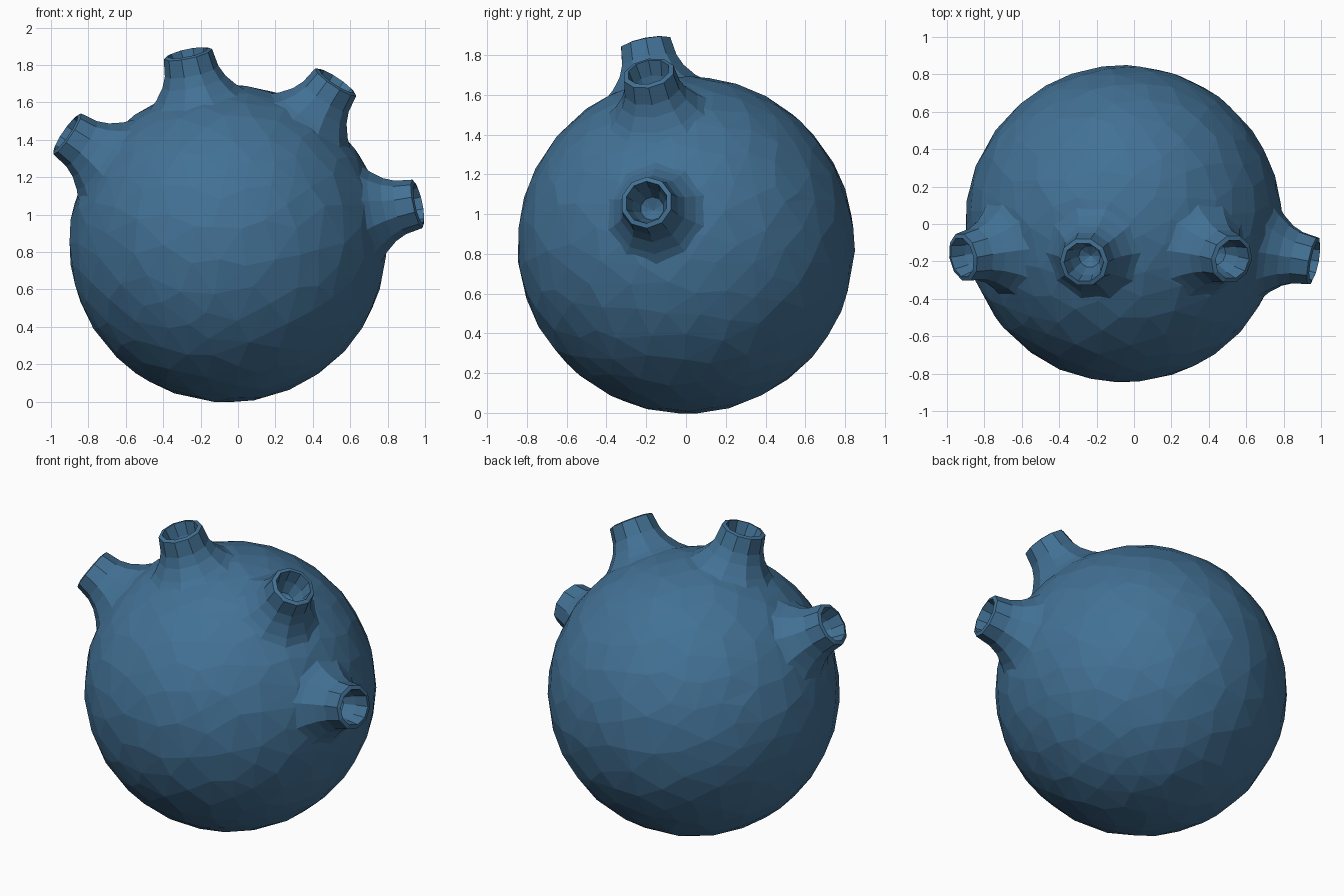
import bpy, bmesh
from math import cos, sin, pi
from mathutils import Vector

if "Cube" in bpy.data.objects:
    bpy.data.objects.remove(bpy.data.objects["Cube"])

CENTRE = Vector((-0.055, 0, 0.845))
SIDES = 10

mat = bpy.data.materials.new("blue_glaze")
mat.diffuse_color = (0.055, 0.165, 0.30, 1)
mat.use_nodes = True
mat.node_tree.nodes["Principled BSDF"].inputs["Base Color"].default_value = mat.diffuse_color

# Faceted round body, thinned to irregular low-poly faces
bpy.ops.mesh.primitive_ico_sphere_add(subdivisions=5, radius=0.847, location=CENTRE)
body = bpy.context.object
body.name = "round_body"
body.data.materials.append(mat)
thin = body.modifiers.new("thin", 'DECIMATE')
thin.ratio = 0.14

# Flared spout profile: (radius, distance from body centre), outside to pit bottom
PROFILE = [(0.28, 0.785), (0.22, 0.838), (0.172, 0.90), (0.146, 0.96),
           (0.132, 1.055), (0.108, 1.062), (0.09, 0.98), (0.06, 0.905)]


def make_spout(name, rim):
    axis = (Vector(rim) - CENTRE).normalized()
    u = axis.cross(Vector((0, 1, 0))).normalized()
    v = axis.cross(u)
    bm = bmesh.new()
    rings = []
    for r, d in PROFILE:
        rings.append([bm.verts.new(axis * d + (u * cos(a) + v * sin(a)) * r)
                      for a in (2 * pi * i / SIDES for i in range(SIDES))])
    for lo, hi in zip(rings, rings[1:]):
        for i in range(SIDES):
            j = (i + 1) % SIDES
            bm.faces.new((lo[i], lo[j], hi[j], hi[i]))
    # buried root and pit bottom
    for ring, depth in ((rings[0], 0.6), (rings[-1], 0.87)):
        tip = bm.verts.new(axis * depth)
        for i in range(SIDES):
            bm.faces.new((ring[i], ring[(i + 1) % SIDES], tip))
    bmesh.ops.recalc_face_normals(bm, faces=bm.faces)
    mesh = bpy.data.meshes.new(name)
    bm.to_mesh(mesh)
    bm.free()
    mesh.materials.append(mat)
    ob = bpy.data.objects.new(name, mesh)
    ob.location = CENTRE
    bpy.context.collection.objects.link(ob)
    return ob


# Four spouts fanned across the front upper half, fused to the body
spouts = [make_spout("spout_%d" % i, rim) for i, rim in enumerate([
    (-0.925, -0.18, 1.44), (-0.27, -0.205, 1.87),
    (0.53, -0.19, 1.72), (0.97, -0.20, 1.06)])]
for s in spouts:
    fuse = body.modifiers.new("fuse_" + s.name, 'BOOLEAN')
    fuse.operation = 'UNION'
    fuse.solver = 'EXACT'
    fuse.object = s

bpy.context.view_layer.objects.active = body
for m in [m.name for m in body.modifiers]:
    bpy.ops.object.modifier_apply(modifier=m)
for s in spouts:
    bpy.data.objects.remove(s, do_unlink=True)
